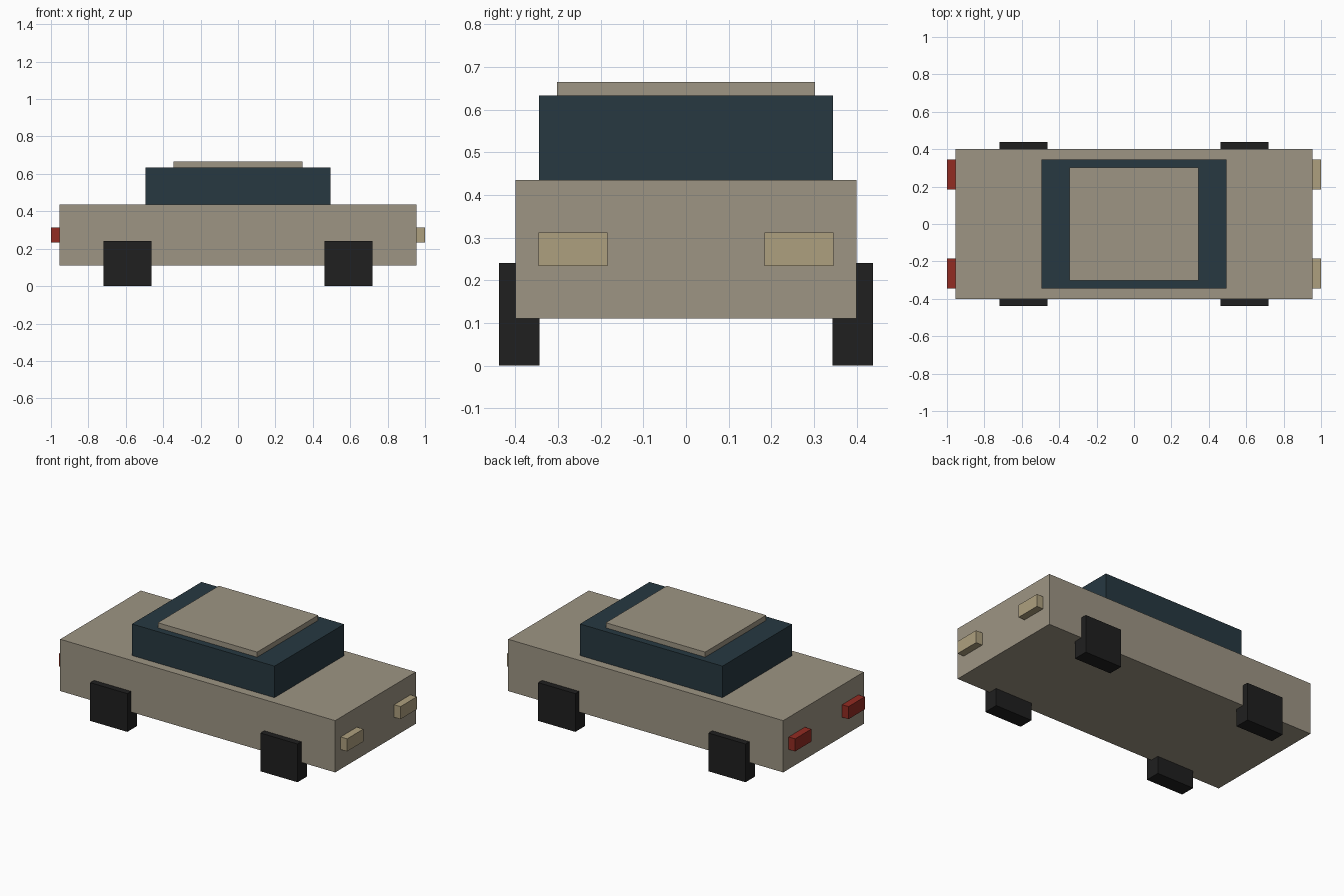
import bpy

cube = bpy.data.objects.get("Cube")
if cube:
    bpy.data.objects.remove(cube, do_unlink=True)


def make_material(name, rgb):
    mat = bpy.data.materials.new(name)
    mat.use_nodes = True
    color = (*rgb, 1.0)
    mat.diffuse_color = color
    mat.node_tree.nodes["Principled BSDF"].inputs["Base Color"].default_value = color
    return mat


def box(name, x, y, z, mat):
    """Axis-aligned box given its (min, max) range on each axis."""
    ranges = (x, y, z)
    bpy.ops.mesh.primitive_cube_add(size=1, location=[(a + b) / 2 for a, b in ranges])
    obj = bpy.context.object
    obj.name = name
    obj.scale = [b - a for a, b in ranges]
    bpy.ops.object.transform_apply(location=False, rotation=False, scale=True)
    obj.data.materials.append(mat)
    return obj


def mirrored(span, sign):
    return tuple(sorted(sign * v for v in span))


paint = make_material("beige_paint", (0.34, 0.30, 0.23))
glass = make_material("dark_glass", (0.02, 0.04, 0.053))
rubber = make_material("black_rubber", (0.014, 0.014, 0.014))
lamp = make_material("headlight_cream", (0.42, 0.35, 0.21))
red = make_material("taillight_red", (0.29, 0.025, 0.016))

# Body, cabin and roof
box("body", (-0.955, 0.955), (-0.4, 0.4), (0.11, 0.435), paint)
box("cabin", (-0.495, 0.495), (-0.345, 0.345), (0.435, 0.633), glass)
box("roof", (-0.345, 0.345), (-0.303, 0.303), (0.633, 0.665), paint)

# Wheels and lights; the car points along +x
for side, sy in (("left", 1), ("right", -1)):
    for end, sx, light, mat in (("front", 1, "headlight", lamp),
                                ("rear", -1, "taillight", red)):
        box(f"{end}_wheel_{side}", mirrored((0.462, 0.72), sx),
            mirrored((0.343, 0.438), sy), (0, 0.24), rubber)
        box(f"{light}_{side}", mirrored((0.95, 1.0), sx),
            mirrored((0.184, 0.346), sy), (0.233, 0.312), mat)
